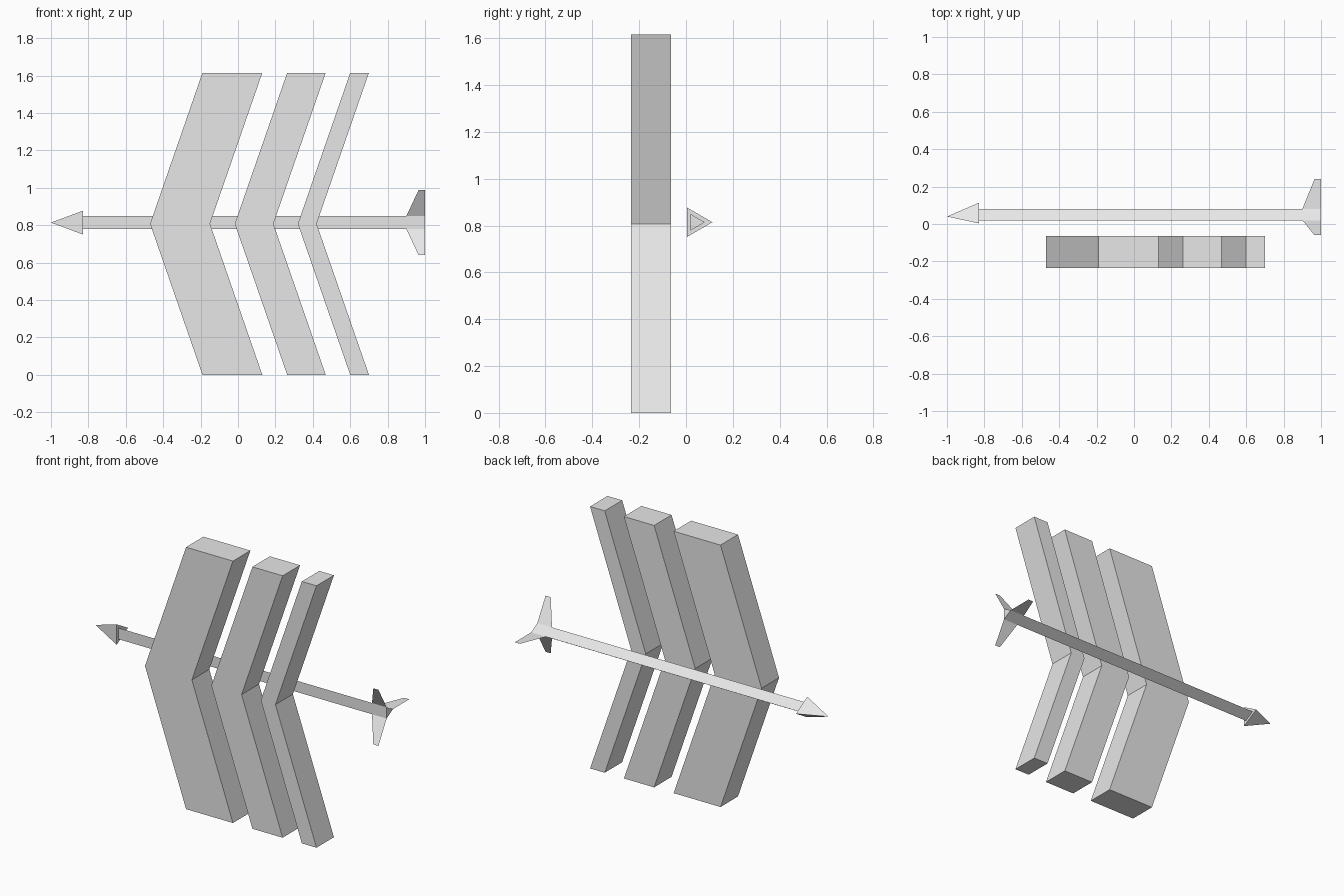
import bpy
import bmesh
from math import cos, sin, pi
from mathutils import Vector

cube = bpy.data.objects.get("Cube")
if cube:
    bpy.data.objects.remove(cube, do_unlink=True)

GREY = (0.8, 0.8, 0.8, 1)
grey = bpy.data.materials.new("light grey")
grey.use_nodes = True
grey.diffuse_color = GREY
grey.node_tree.nodes["Principled BSDF"].inputs["Base Color"].default_value = GREY

AXIS_Y, AXIS_Z = 0.04, 0.814      # line the arrow runs along
ANGLES = [i * 2 * pi / 3 for i in range(3)]


def around_axis(x, radius, angle):
    return Vector((x, AXIS_Y + radius * cos(angle), AXIS_Z + radius * sin(angle)))


def finish(name, bm, closed=True):
    if closed:
        bmesh.ops.recalc_face_normals(bm, faces=bm.faces)
    mesh = bpy.data.meshes.new(name)
    bm.to_mesh(mesh)
    bm.free()
    mesh.materials.append(grey)
    obj = bpy.data.objects.new(name, mesh)
    bpy.context.collection.objects.link(obj)


def chevron(name, x, width, bend=0.28, height=1.615, front=-0.235, depth=0.17):
    """Bent bar pointing to -x, extruded towards the back."""
    profile = [(x, 0), (x + width, 0), (x + width - bend, height / 2),
               (x + width, height), (x, height), (x - bend, height / 2)]
    bm = bmesh.new()
    face = bm.faces.new([bm.verts.new((px, front, pz)) for px, pz in profile])
    ext = bmesh.ops.extrude_face_region(bm, geom=[face])["geom"]
    moved = [g for g in ext if isinstance(g, bmesh.types.BMVert)]
    bmesh.ops.translate(bm, verts=moved, vec=(0, depth, 0))
    finish(name, bm)


# Three chevrons, from wide to narrow
chevron("wide_chevron", -0.19, 0.32)
chevron("middle_chevron", 0.263, 0.206)
chevron("narrow_chevron", 0.6, 0.1)

# Three-sided arrow shaft
bm = bmesh.new()
left = [bm.verts.new(around_axis(-0.83, 0.04, a)) for a in ANGLES]
right = [bm.verts.new(around_axis(1, 0.04, a)) for a in ANGLES]
bm.faces.new(left)
bm.faces.new(right)
for i in range(3):
    j = (i + 1) % 3
    bm.faces.new((left[i], left[j], right[j], right[i]))
finish("arrow_shaft", bm)

# Three-sided arrow head
bm = bmesh.new()
tip = bm.verts.new(around_axis(-1, 0, 0))
base = [bm.verts.new(around_axis(-0.83, 0.073, a)) for a in ANGLES]
bm.faces.new(base)
for i in range(3):
    bm.faces.new((base[i], base[(i + 1) % 3], tip))
finish("arrow_head", bm)

# Thin flat tail fins along the shaft edges
for number, angle in enumerate(ANGLES, 1):
    bm = bmesh.new()
    outline = [(0.9, 0.04), (1, 0.04), (1, 0.2), (0.965, 0.2)]
    bm.faces.new([bm.verts.new(around_axis(x, r, angle)) for x, r in outline])
    finish(f"tail_fin_{number}", bm, closed=False)
